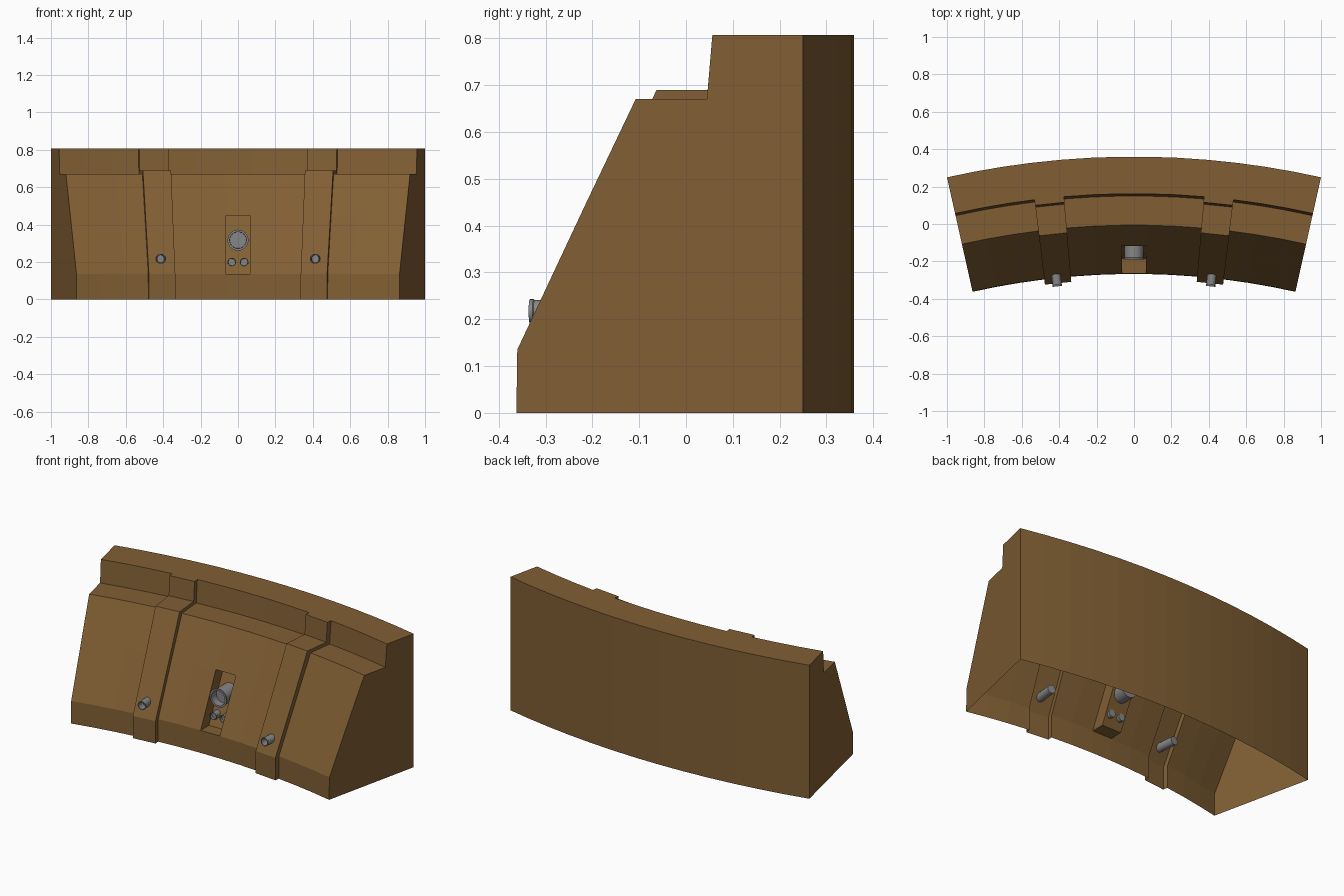
import bpy, bmesh
from math import sin, cos, pi, radians
from mathutils import Matrix, Vector

if "Cube" in bpy.data.objects:
    bpy.data.objects.remove(bpy.data.objects["Cube"])

CY = -4.22            # y of the arc centre
END, RIB_IN, RIB_OUT, POCKET = 12.61, 4.9, 6.97, 0.93   # degrees


def polar(r, deg, z):
    a = radians(deg)
    return Vector((r * sin(a), CY + r * cos(a), z))


def material(name, color):
    mat = bpy.data.materials.new(name)
    mat.diffuse_color = (*color, 1)
    mat.use_nodes = True
    mat.node_tree.nodes["Principled BSDF"].inputs["Base Color"].default_value = mat.diffuse_color
    return mat


brown = material("brown", (.219, .114, .034))
grey = material("dark_grey", (.24, .24, .245))

# Cross-sections as (radius, height); the bottom stays open
MAIN = [(3.953, 0), (3.955, .135), (4.104, .445), (4.214, .67), (4.37, .67),
        (4.382, .807), (4.58, .807), (4.58, 0)]
RIB = [(3.925, 0), (3.925, .135), (4.074, .445), (4.188, .69), (4.342, .69),
       (4.352, .807), (4.58, .807), (4.58, 0)]


def finish(bm, name, mat):
    me = bpy.data.meshes.new(name)
    bm.to_mesh(me)
    bm.free()
    ob = bpy.data.objects.new(name, me)
    bpy.context.collection.objects.link(ob)
    me.materials.append(mat)
    return ob


# Curved wall shell: columns swept along the arc, doubled where ribs step out
half = [(POCKET, MAIN), (2.9, MAIN), (RIB_IN, MAIN), (RIB_IN, RIB),
        (RIB_OUT, RIB), (RIB_OUT, MAIN), (8.85, MAIN), (10.73, MAIN), (END, MAIN)]
columns = [(-a, p) for a, p in reversed(half)] + half
pocket_col = len(half) - 1

bm = bmesh.new()
grid = [[bm.verts.new(polar(r, a, z)) for r, z in prof] for a, prof in columns]
for i in range(len(grid) - 1):
    for j in range(len(MAIN) - 1):
        loop = [grid[i][j], grid[i + 1][j], grid[i + 1][j + 1], grid[i][j + 1]]
        if i == pocket_col and j == 1:
            # Pocket sunk into the middle of the slope
            deep = [bm.verts.new(v.co + Vector((0, .08, 0))) for v in loop]
            for k in range(4):
                n = (k + 1) % 4
                bm.faces.new((loop[k], loop[n], deep[n], deep[k]))
            bm.faces.new(deep)
        else:
            bm.faces.new(loop)
bm.faces.new(grid[0])
bm.faces.new(grid[-1][::-1])
bmesh.ops.remove_doubles(bm, verts=bm.verts, dist=1e-5)
finish(bm, "curved_wall", brown)


def pipe(name, r, deg, z, radius, length, neck=.94, sides=24):
    """Hollow-mouthed pipe with a rim, running outward along the arc radius."""
    rings = [(.78, .3 * length), (.8, 0), (1, 0), (1, .008), (neck, .01), (neck, length)]
    bm = bmesh.new()
    loops = [[bm.verts.new((radius * f * cos(2 * pi * k / sides), d,
                            radius * f * sin(2 * pi * k / sides)))
              for k in range(sides)] for f, d in rings]
    for a, b in zip(loops, loops[1:]):
        for k in range(sides):
            n = (k + 1) % sides
            bm.faces.new((a[k], a[n], b[n], b[k]))
    bm.faces.new(loops[0])
    bm.faces.new(loops[-1])
    bmesh.ops.recalc_face_normals(bm, faces=bm.faces)
    bm.transform(Matrix.Translation(polar(r, deg, z)) @ Matrix.Rotation(-radians(deg), 4, 'Z'))
    ob = finish(bm, name, grey)
    bpy.ops.object.select_all(action='DESELECT')
    bpy.context.view_layer.objects.active = ob
    ob.select_set(True)
    bpy.ops.object.shade_smooth_by_angle(angle=radians(30))


# Pipes in the pocket and on the ribs
pipe("large_pipe", 4.03, 0, .317, .056, .15, .9)
for s in (-1, 1):
    side = "left" if s < 0 else "right"
    pipe("small_pipe_" + side, 4.03, s * .465, .2, .023, .05)
    pipe("rib_pipe_" + side, 3.908, s * 6.02, .217, .026, .16)
